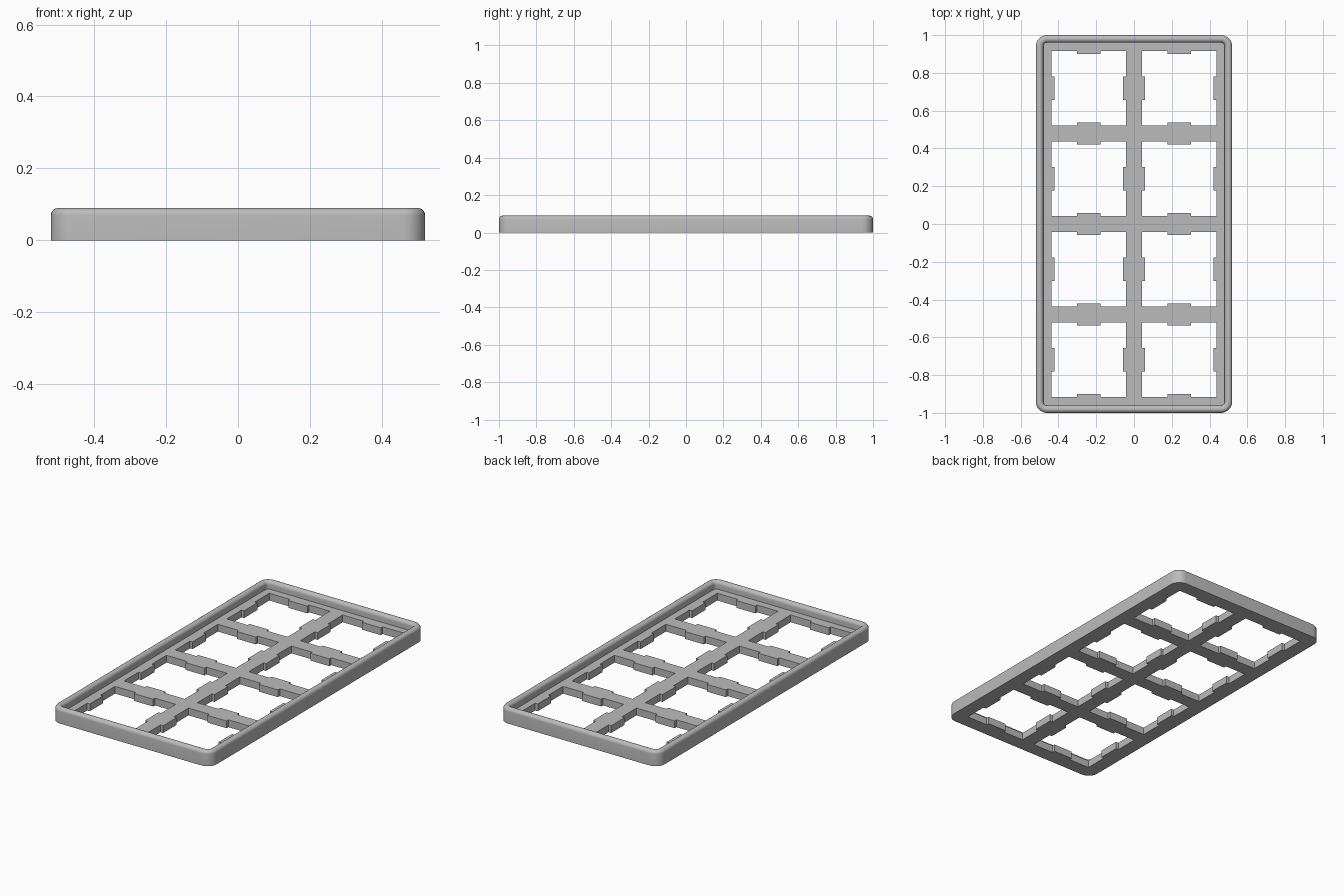
import bpy
import bmesh
import math

# Remove the default cube only
cube = bpy.data.objects.get("Cube")
if cube:
    bpy.data.objects.remove(cube, do_unlink=True)

HALF_X, HALF_Y = 0.52, 1.0     # outer half sizes
HEIGHT, PLATE = 0.09, 0.043    # rim height and plate thickness
WALL, CORNER = 0.04, 0.06      # rim thickness and outer corner radius
PITCH = 0.479                  # spacing of the openings
HOLE, TAB, LIP = 0.198, 0.062, 0.017  # half opening, half tab, tab depth

grey = bpy.data.materials.new("plain grey")
grey.use_nodes = True
colour = (0.5, 0.5, 0.5, 1)
grey.diffuse_color = colour
grey.node_tree.nodes["Principled BSDF"].inputs["Base Color"].default_value = colour

bm = bmesh.new()


def loop(points, z):
    """Closed ring of vertices and edges at height z."""
    verts = [bm.verts.new((x, y, z)) for x, y in points]
    edges = [bm.edges.new((v, verts[i - 1])) for i, v in enumerate(verts)]
    return verts, edges


def bridge(a, b):
    """Quads between two rings of equal length."""
    for i in range(len(a)):
        bm.faces.new((a[i - 1], a[i], b[i], b[i - 1]))


def rounded_rectangle(inset, steps=8):
    r = CORNER - inset
    points = []
    for k, (sx, sy) in enumerate(((1, 1), (-1, 1), (-1, -1), (1, -1))):
        for s in range(steps + 1):
            a = (k + s / steps) * math.pi / 2
            points.append((sx * (HALF_X - CORNER) + r * math.cos(a),
                           sy * (HALF_Y - CORNER) + r * math.sin(a)))
    return points


def opening(cx, cy):
    """Square outline with a small tab in the middle of each side."""
    inner = HOLE - LIP
    side = ((HOLE, -HOLE), (HOLE, -TAB), (inner, -TAB), (inner, TAB), (HOLE, TAB))
    points = []
    for k in range(4):
        c, s = ((1, 0), (0, 1), (-1, 0), (0, -1))[k]
        points += [(cx + x * c - y * s, cy + x * s + y * c) for x, y in side]
    return points


# Rim: rounded top profile given as (inset, height)
r = WALL / 2
profile = [(0, 0)]
for i in range(13):
    a = math.pi * i / 12
    profile.append((r - r * math.cos(a), HEIGHT - r + r * math.sin(a)))
profile.append((WALL, PLATE))
rings = [loop(rounded_rectangle(d), z) for d, z in profile]
for a, b in zip(rings, rings[1:]):
    bridge(a[0], b[0])

# Openings: two columns of four, with walls through the plate
bottom_edges, top_edges = list(rings[0][1]), list(rings[-1][1])
for col in (-0.5, 0.5):
    for row in (-1.5, -0.5, 0.5, 1.5):
        points = opening(col * PITCH, row * PITCH)
        low, low_edges = loop(points, 0)
        high, high_edges = loop(points, PLATE)
        bridge(low, high)
        bottom_edges += low_edges
        top_edges += high_edges

# Plate faces, filled around the openings
for edges in (bottom_edges, top_edges):
    bmesh.ops.triangle_fill(bm, edges=edges, use_beauty=True, normal=(0, 0, 1))
bmesh.ops.recalc_face_normals(bm, faces=bm.faces[:])

mesh = bpy.data.meshes.new("rimmed_grid_plate")
bm.to_mesh(mesh)
bm.free()
mesh.materials.append(grey)
plate = bpy.data.objects.new("rimmed_grid_plate", mesh)
bpy.context.collection.objects.link(plate)

# Smooth the rounded rim, keep the hard edges
bpy.ops.object.select_all(action='DESELECT')
plate.select_set(True)
bpy.context.view_layer.objects.active = plate
bpy.ops.object.shade_smooth_by_angle(angle=math.radians(30))
